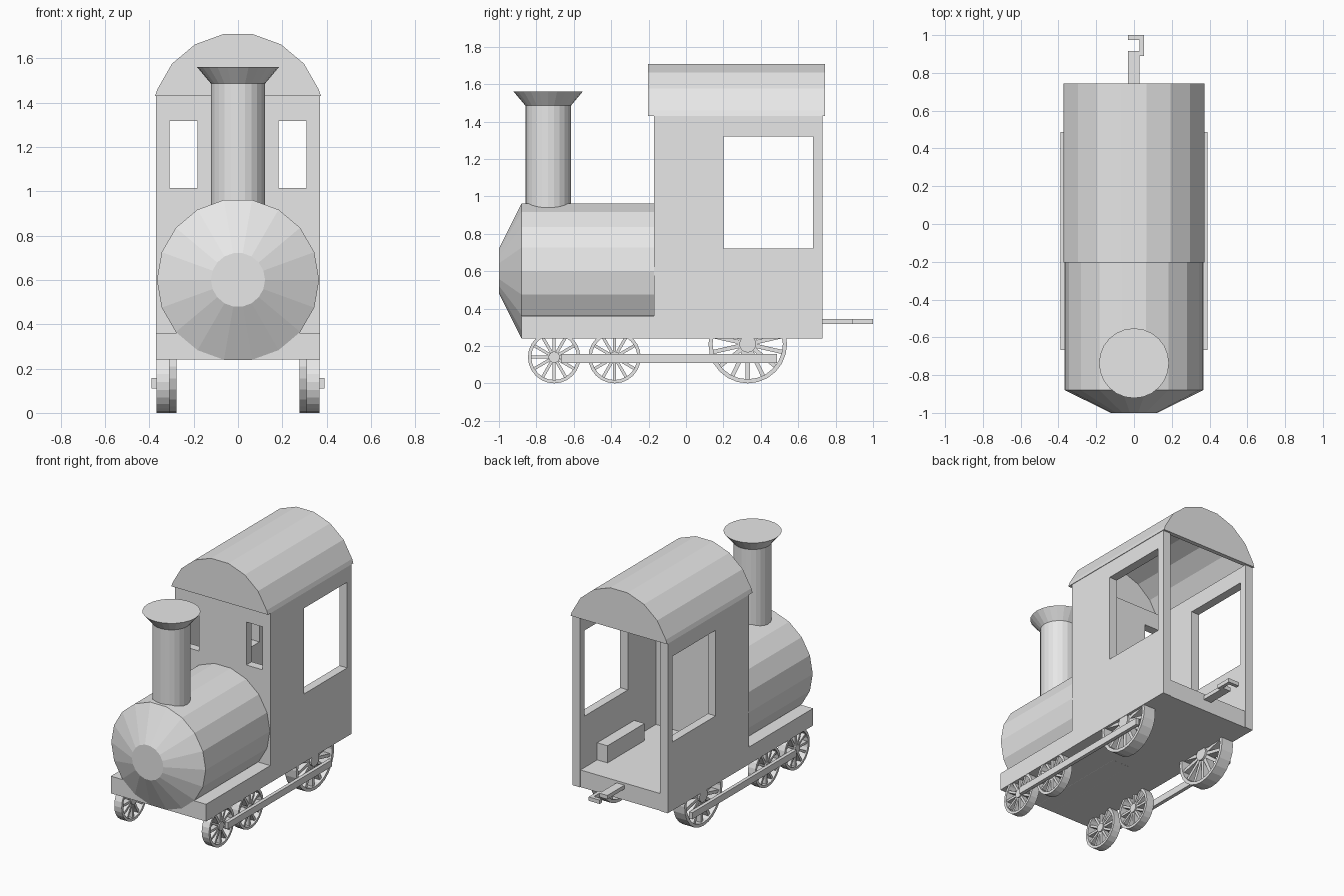
import bpy, bmesh, math
from mathutils import Matrix, Vector

if "Cube" in bpy.data.objects:
    bpy.data.objects.remove(bpy.data.objects["Cube"], do_unlink=True)

grey = bpy.data.materials.new("plain_grey")
grey.use_nodes = True
grey.diffuse_color = (0.8, 0.8, 0.8, 1)
grey.node_tree.nodes["Principled BSDF"].inputs["Base Color"].default_value = (0.8, 0.8, 0.8, 1)


def finish(name, bm):
    bmesh.ops.recalc_face_normals(bm, faces=bm.faces[:])
    me = bpy.data.meshes.new(name)
    bm.to_mesh(me)
    bm.free()
    me.materials.append(grey)
    ob = bpy.data.objects.new(name, me)
    bpy.context.collection.objects.link(ob)
    return ob


def add_box(bm, x, y, z, mat=Matrix()):
    size = Vector((x[1] - x[0], y[1] - y[0], z[1] - z[0]))
    mid = Vector((x[0] + x[1], y[0] + y[1], z[0] + z[1])) / 2
    m = mat @ Matrix.Translation(mid) @ Matrix.Diagonal((*size, 1))
    bmesh.ops.create_cube(bm, size=1, matrix=m)


def box(name, x, y, z):
    bm = bmesh.new()
    add_box(bm, x, y, z)
    return finish(name, bm)


def prism(name, points, direction):
    """Extrude a closed outline along a direction."""
    bm = bmesh.new()
    face = bm.faces.new([bm.verts.new(p) for p in points])
    out = bmesh.ops.extrude_face_region(bm, geom=[face])
    moved = [v for v in out["geom"] if isinstance(v, bmesh.types.BMVert)]
    bmesh.ops.translate(bm, verts=moved, vec=direction)
    return finish(name, bm)


def add_lathe(bm, profile, n, mat, closed=False):
    """Revolve (radius, height) points about local z; caps ends if open."""
    rings = [[bm.verts.new(mat @ Vector((r * math.cos(2 * math.pi * i / n),
                                         r * math.sin(2 * math.pi * i / n), h)))
              for i in range(n)] for r, h in profile]
    pairs = list(zip(rings, rings[1:]))
    if closed:
        pairs.append((rings[-1], rings[0]))
    else:
        bm.faces.new(rings[0])
        bm.faces.new(rings[-1])
    for a, b in pairs:
        for i in range(n):
            j = (i + 1) % n
            bm.faces.new((a[i], a[j], b[j], b[i]))


def lathe(name, profile, n, mat):
    bm = bmesh.new()
    add_lathe(bm, profile, n, mat)
    return finish(name, bm)


def cut(target, x, y, z):
    cutter = box("cutter", x, y, z)
    cutter.hide_render = True
    mod = target.modifiers.new("cut", "BOOLEAN")
    mod.operation, mod.solver, mod.object = "DIFFERENCE", "EXACT", cutter
    bpy.context.view_layer.objects.active = target
    bpy.ops.object.modifier_apply(modifier=mod.name)
    bpy.data.objects.remove(cutter, do_unlink=True)


# Base platform
box("platform", (-0.369, 0.369), (-0.88, 0.725), (0.24, 0.36))

# Cab: open at the back, with side and front windows
cab = box("cab", (-0.37, 0.37), (-0.17, 0.73), (0.24, 1.43))
cut(cab, (-0.31, 0.31), (-0.11, 1.0), (0.1, 1.6))
cut(cab, (-0.6, 0.6), (0.2, 0.68), (0.72, 1.32))
for s in (-1, 1):
    cut(cab, sorted((s * 0.183, s * 0.309)), (-0.3, 0.0), (1.015, 1.316))

# Arched hollow roof with a gable plate at each end
def arc(radius, y, base=1.43, centre=1.326):
    edge = math.sqrt(radius ** 2 - (base - centre) ** 2)
    pts = [(radius * math.cos(math.radians(a)), y, centre + radius * math.sin(math.radians(a)))
           for a in range(20, 161, 20)]
    return [(edge, y, base)] + pts + [(-edge, y, base)]


prism("roof", arc(0.388, -0.203) + arc(0.36, -0.203)[::-1], (0, 0.946, 0))
for name, y in (("front_gable", -0.203), ("back_gable", 0.713)):
    prism(name, arc(0.387, y), (0, 0.03, 0))

# Boiler with a blunt conical nose, axis along y
along_y = Matrix.Translation((0, 0, 0.6)) @ Matrix.Rotation(math.radians(-90), 4, "X")
lathe("boiler", [(0.122, -1.0), (0.366, -0.88), (0.366, -0.13)], 18, along_y)

# Flared chimney
lathe("chimney", [(0.122, 0.85), (0.122, 1.485), (0.185, 1.56)], 24,
      Matrix.Translation((0, -0.737, 0)))


# Spoked wheels
def wheel(name, side, y, r, inner_x, outer_x, spokes, hub, rim, spoke_w):
    bm = bmesh.new()
    w = outer_x - inner_x
    mat = (Matrix.Translation((side * (inner_x + outer_x) / 2, y, r))
           @ Matrix.Rotation(math.radians(90), 4, "Y"))
    h = w / 2
    add_lathe(bm, [(r, -h), (r, h), (r - rim, h), (r - rim, -h)], 24, mat, closed=True)
    add_lathe(bm, [(hub, -h), (hub, h)], 16, mat)
    for i in range(spokes):
        turn = mat @ Matrix.Rotation(2 * math.pi * i / spokes, 4, "Z")
        add_box(bm, (hub * 0.8, r - rim * 0.5), (-spoke_w / 2, spoke_w / 2),
                (-h * 0.7, h * 0.7), turn)
    return finish(name, bm)


for s, label in ((1, "left"), (-1, "right")):
    wheel(label + "_front_wheel", s, -0.705, 0.14, 0.31, 0.367, 12, 0.03, 0.018, 0.016)
    wheel(label + "_middle_wheel", s, -0.382, 0.14, 0.31, 0.367, 12, 0.03, 0.018, 0.016)
    wheel(label + "_rear_wheel", s, 0.33, 0.21, 0.277, 0.367, 14, 0.045, 0.022, 0.022)
    # Rod joining the wheels, and the box over the rear wheel inside the cab
    box(label + "_connecting_rod", sorted((s * 0.365, s * 0.39)), (-0.667, 0.486), (0.11, 0.157))
    box(label + "_wheel_box", sorted((s * 0.23, s * 0.33)), (0.13, 0.54), (0.34, 0.48))

# Coupling hook at the back
hook = [(-0.031, 0.70), (0.03, 0.70), (0.03, 0.89), (0.054, 0.89), (0.054, 1.0), (-0.031, 1.0),
        (-0.031, 0.975), (0.03, 0.975), (0.03, 0.915), (-0.031, 0.915)]
prism("coupling_hook", [(x, y, 0.318) for x, y in hook], (0, 0, 0.027))
